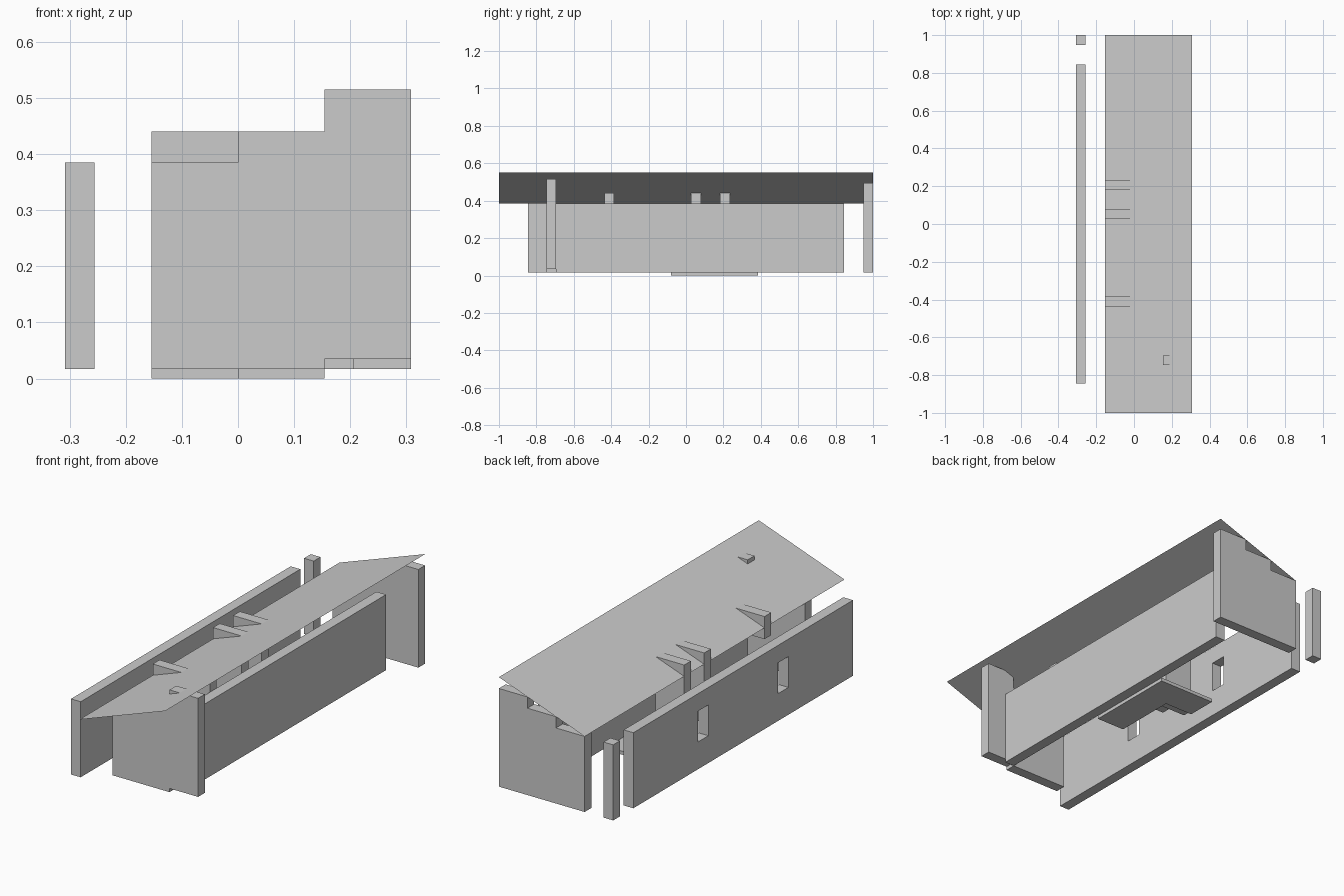
import bpy, bmesh

if "Cube" in bpy.data.objects:
    bpy.data.objects.remove(bpy.data.objects["Cube"])


def prism(name, pts, axis, lo, hi):
    """Extrude a 2D outline along y (points are x,z) or z (points are x,y)."""
    def place(p, t):
        return (p[0], t, p[1]) if axis == 'y' else (p[0], p[1], t)
    bm = bmesh.new()
    face = bm.faces.new([bm.verts.new(place(p, lo)) for p in pts])
    top = bmesh.ops.extrude_face_region(bm, geom=[face])
    shift = (0, hi - lo, 0) if axis == 'y' else (0, 0, hi - lo)
    verts = [v for v in top['geom'] if isinstance(v, bmesh.types.BMVert)]
    bmesh.ops.translate(bm, vec=shift, verts=verts)
    bmesh.ops.recalc_face_normals(bm, faces=bm.faces)
    me = bpy.data.meshes.new(name)
    bm.to_mesh(me)
    bm.free()
    ob = bpy.data.objects.new(name, me)
    bpy.context.collection.objects.link(ob)
    return ob


def box(name, x0, x1, y0, y1, z0, z1):
    return prism(name, [(x0, y0), (x1, y0), (x1, y1), (x0, y1)], 'z', z0, z1)


BASE, EAVE, MID = 0.017, 0.385, 0.44
L, R, STEP = -0.154, 0.308, 0.154

# Outer wall with two window openings
wall = box("outer_wall", -0.308, -0.256, -0.845, 0.845, BASE, EAVE)
for i, y in enumerate((-0.308, 0.308)):
    cut = box(f"window_cutter_{i}", -0.4, -0.2, y - 0.04, y + 0.04, 0.15, 0.30)
    cut.hide_render = True
    cut.hide_viewport = True
    mod = wall.modifiers.new("window", 'BOOLEAN')
    mod.object = cut
    mod.solver = 'EXACT'

# Corner post and inner long wall
box("corner_post", -0.308, -0.256, 0.948, 1.0, BASE, EAVE)
box("inner_wall", 0.154, 0.206, -0.695, 0.845, BASE, EAVE)

# Stepped end walls
prism("front_end_wall", [(L, BASE), (STEP, BASE), (STEP, 0.035), (R, 0.035),
      (R, 0.515), (STEP, 0.515), (STEP, MID), (0, MID), (0, EAVE), (L, EAVE)],
      'y', -0.747, -0.695)
prism("back_end_wall", [(L, BASE), (R, BASE), (R, 0.495), (STEP, 0.495),
      (STEP, MID), (0, MID), (0, EAVE), (L, EAVE)], 'y', 0.948, 1.0)

# Partitions rising through the roof
box("rear_partition", L, 0, 0.182, 0.234, BASE, MID)
box("middle_partition", L, 0, 0.028, 0.08, 0.10, MID)
box("front_partition", L, STEP, -0.436, -0.384, 0.33, MID)

# L-shaped floor slab
prism("floor_slab", [(0, -0.08), (STEP, -0.08), (STEP, 0.385), (L, 0.385),
      (L, 0.234), (0, 0.234)], 'z', 0, BASE)

# Sloping sheet roof
bm = bmesh.new()
bm.faces.new([bm.verts.new(v) for v in
              ((L, -1, EAVE), (R, -1, 0.55), (R, 1, 0.55), (L, 1, EAVE))])
me = bpy.data.meshes.new("roof")
bm.to_mesh(me)
bm.free()
bpy.context.collection.objects.link(bpy.data.objects.new("roof", me))
